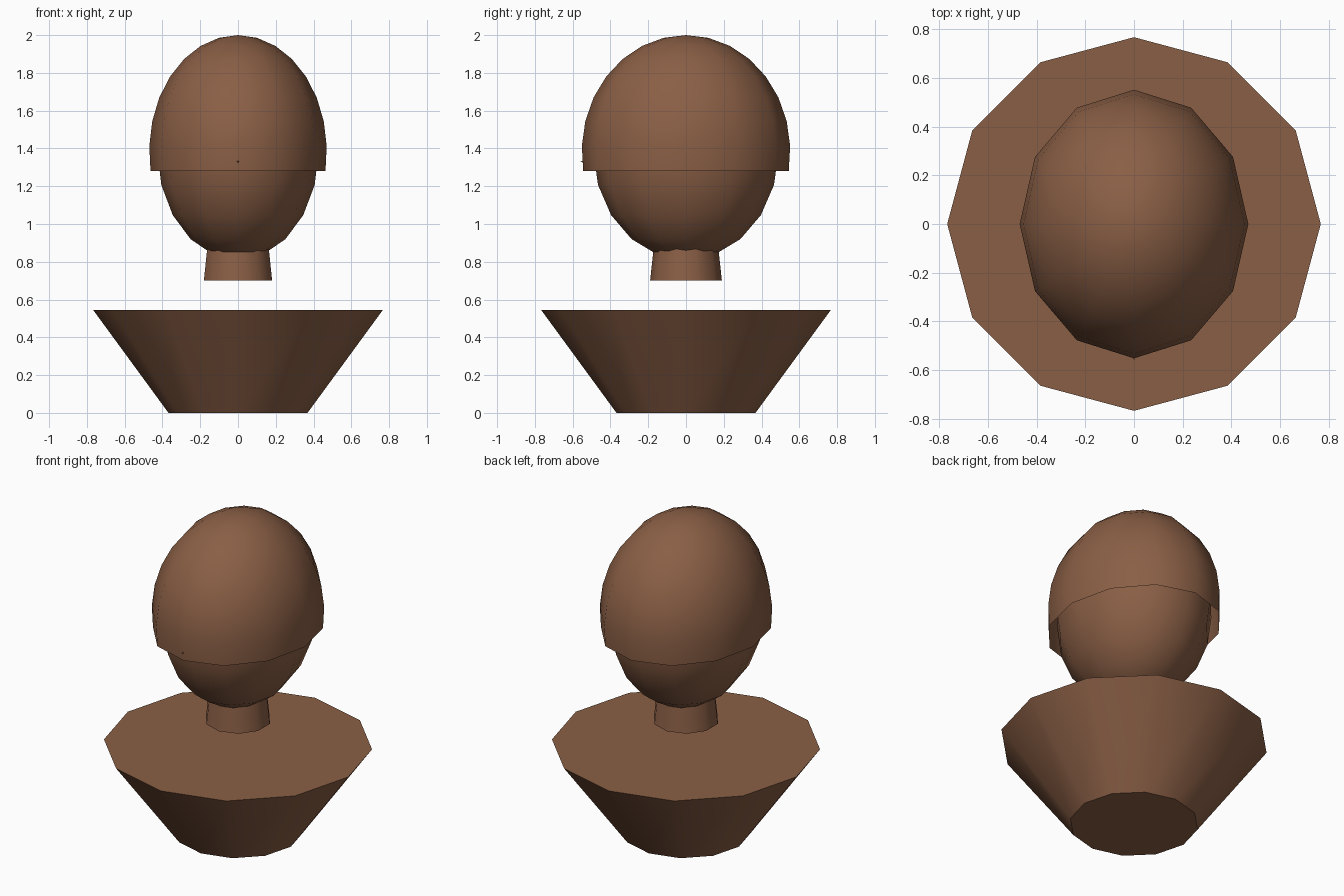
import bpy, bmesh, math

if "Cube" in bpy.data.objects:
    bpy.data.objects.remove(bpy.data.objects["Cube"])

brown = bpy.data.materials.new("warm brown")
brown.diffuse_color = (0.254, 0.114, 0.060, 1)
brown.use_nodes = True
brown.node_tree.nodes["Principled BSDF"].inputs["Base Color"].default_value = brown.diffuse_color


def lathe(name, profile, sides, scale=(1, 1), cap_start=True, cap_end=True):
    """Revolve (radius, z) points, bottom to top, with a corner on the y axis."""
    bm = bmesh.new()
    rings = []
    for r, z in profile:
        if r < 1e-5:
            rings.append([bm.verts.new((0, 0, z))])
        else:
            angles = [math.pi / 2 + 2 * math.pi * i / sides for i in range(sides)]
            rings.append([bm.verts.new((r * scale[0] * math.cos(a),
                                        r * scale[1] * math.sin(a), z)) for a in angles])
    for low, high in zip(rings, rings[1:]):
        for i in range(sides):
            j = (i + 1) % sides
            if len(low) == 1:
                bm.faces.new((low[0], high[j], high[i]))
            elif len(high) == 1:
                bm.faces.new((low[i], low[j], high[0]))
            else:
                bm.faces.new((low[i], low[j], high[j], high[i]))
    if cap_start and len(rings[0]) > 1:
        bm.faces.new(rings[0][::-1])
    if cap_end and len(rings[-1]) > 1:
        bm.faces.new(rings[-1])
    mesh = bpy.data.meshes.new(name)
    bm.to_mesh(mesh)
    bm.free()
    mesh.materials.append(brown)
    mesh.polygons.foreach_set("use_smooth", [True] * len(mesh.polygons))
    mesh.set_sharp_from_angle(angle=math.radians(45))
    obj = bpy.data.objects.new(name, mesh)
    bpy.context.collection.objects.link(obj)
    return obj


def arc(start, steps, height, centre):
    """Unit-radius ellipse profile from a start angle up to the pole."""
    pts = []
    for i in range(steps + 1):
        a = math.radians(start + (90 - start) * i / steps)
        pts.append((math.cos(a), centre + height * math.sin(a)))
    return pts


# flared shoulders
lathe("shoulders", [(0.368, 0), (0.767, 0.545)], 12)

# tapered neck reaching into the head
lathe("neck", [(0.19, 0.70), (0.165, 0.93)], 10)

# egg-shaped head
lathe("head", arc(-90, 10, 0.575, 1.385), 12, (0.427, 0.49))

# open hair shell over the upper head
lathe("hair_cap", arc(-9.8, 8, 0.615, 1.385), 12, (0.47, 0.552), cap_start=False)

# small nose whose tip just breaks through the hair shell
nose = lathe("nose", [(0.04, 0), (0, 0.12)], 6)
nose.location = (0, -0.44, 1.33)
nose.rotation_euler = (math.pi / 2, 0, 0)
